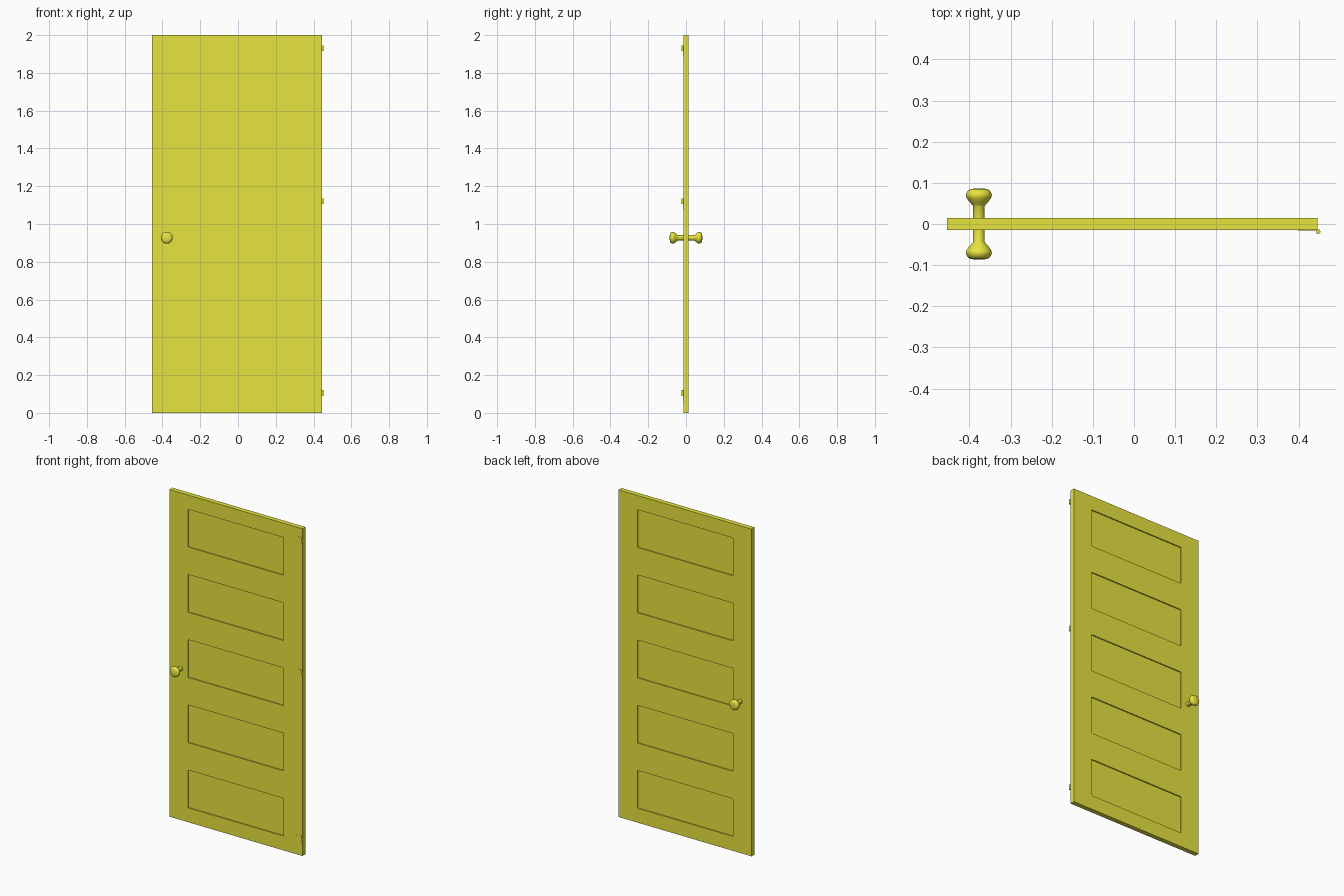
import bpy, bmesh, math
from mathutils import Matrix, Vector

if "Cube" in bpy.data.objects:
    bpy.data.objects.remove(bpy.data.objects["Cube"])

DOOR_X = -0.004          # centre of the slab
HALF_W, HALF_T, HEIGHT = 0.45, 0.0145, 2.0

paint = bpy.data.materials.new("yellow_paint")
paint.diffuse_color = (0.8, 0.77, 0.05, 1)
paint.use_nodes = True
paint.node_tree.nodes["Principled BSDF"].inputs["Base Color"].default_value = paint.diffuse_color


def make_object(name, bm, smooth=False):
    bmesh.ops.recalc_face_normals(bm, faces=bm.faces[:])
    mesh = bpy.data.meshes.new(name)
    bm.to_mesh(mesh)
    bm.free()
    mesh.materials.append(paint)
    obj = bpy.data.objects.new(name, mesh)
    bpy.context.collection.objects.link(obj)
    bpy.context.view_layer.objects.active = obj
    for o in bpy.context.selected_objects:
        o.select_set(False)
    obj.select_set(True)
    if smooth:
        bpy.ops.object.shade_smooth_by_angle(angle=math.radians(40))
    return obj


def add_box(bm, centre, size):
    m = Matrix.Translation(centre) @ Matrix.Diagonal((*size, 1))
    return bmesh.ops.create_cube(bm, size=1, matrix=m)["verts"]


# Panel recess cutters, front and back, with slightly rounded corners
bm = bmesh.new()
for i in range(5):
    z = 0.203 + i * 0.3985
    for side in (-1, 1):
        add_box(bm, (DOOR_X - 0.001, side * 0.0175, z), (0.646, 0.02, 0.231))
edges = [e for e in bm.edges
         if abs((e.verts[0].co - e.verts[1].co).y) > 0.01]
bmesh.ops.bevel(bm, geom=edges, offset=0.004, segments=3, affect='EDGES', profile=0.5)
cutter = make_object("panel_cutter", bm)
cutter.hide_render = True

# Door slab
bm = bmesh.new()
add_box(bm, (DOOR_X, 0, HEIGHT / 2), (2 * HALF_W, 2 * HALF_T, HEIGHT))
door = make_object("door_slab", bm)
mod = door.modifiers.new("panels", 'BOOLEAN')
mod.object = cutter
mod.operation = 'DIFFERENCE'
mod.solver = 'EXACT'
bpy.ops.object.modifier_apply(modifier="panels")
bpy.data.objects.remove(cutter)

# Door knobs: (radius, distance from door centre) turned about y
profile = [(0.0139, 0.010), (0.0139, 0.043), (0.0165, 0.047), (0.023, 0.054),
           (0.029, 0.062), (0.0312, 0.067), (0.0315, 0.071), (0.0300, 0.076),
           (0.0265, 0.081), (0.021, 0.0845), (0.013, 0.086), (0.0, 0.0863)]
for name, side in (("front_knob", -1), ("back_knob", 1)):
    bm = bmesh.new()
    c = Vector((-0.377, 0, 0.927))
    verts = [bm.verts.new(c + Vector((r, side * d, 0))) for r, d in profile]
    edges = [bm.edges.new(p) for p in zip(verts, verts[1:])]
    bmesh.ops.spin(bm, geom=verts + edges, cent=c, axis=(0, 1, 0),
                   angle=2 * math.pi, steps=32, use_merge=True)
    bmesh.ops.remove_doubles(bm, verts=bm.verts[:], dist=1e-5)
    make_object(name, bm, smooth=True)

# Hinges: thin leaf on the front face and a knuckle at the edge
for name, z in (("bottom", 0.105), ("middle", 1.12), ("top", 1.93)):
    bm = bmesh.new()
    add_box(bm, (0.422, -HALF_T, z - 0.015), (0.048, 0.002, 0.06))
    make_object(name + "_hinge_leaf", bm)
    bm = bmesh.new()
    bmesh.ops.create_cone(bm, cap_ends=True, segments=16, radius1=0.0055,
                          radius2=0.0055, depth=0.03,
                          matrix=Matrix.Translation((0.4475, -0.0185, z)))
    make_object(name + "_hinge_knuckle", bm, smooth=True)
